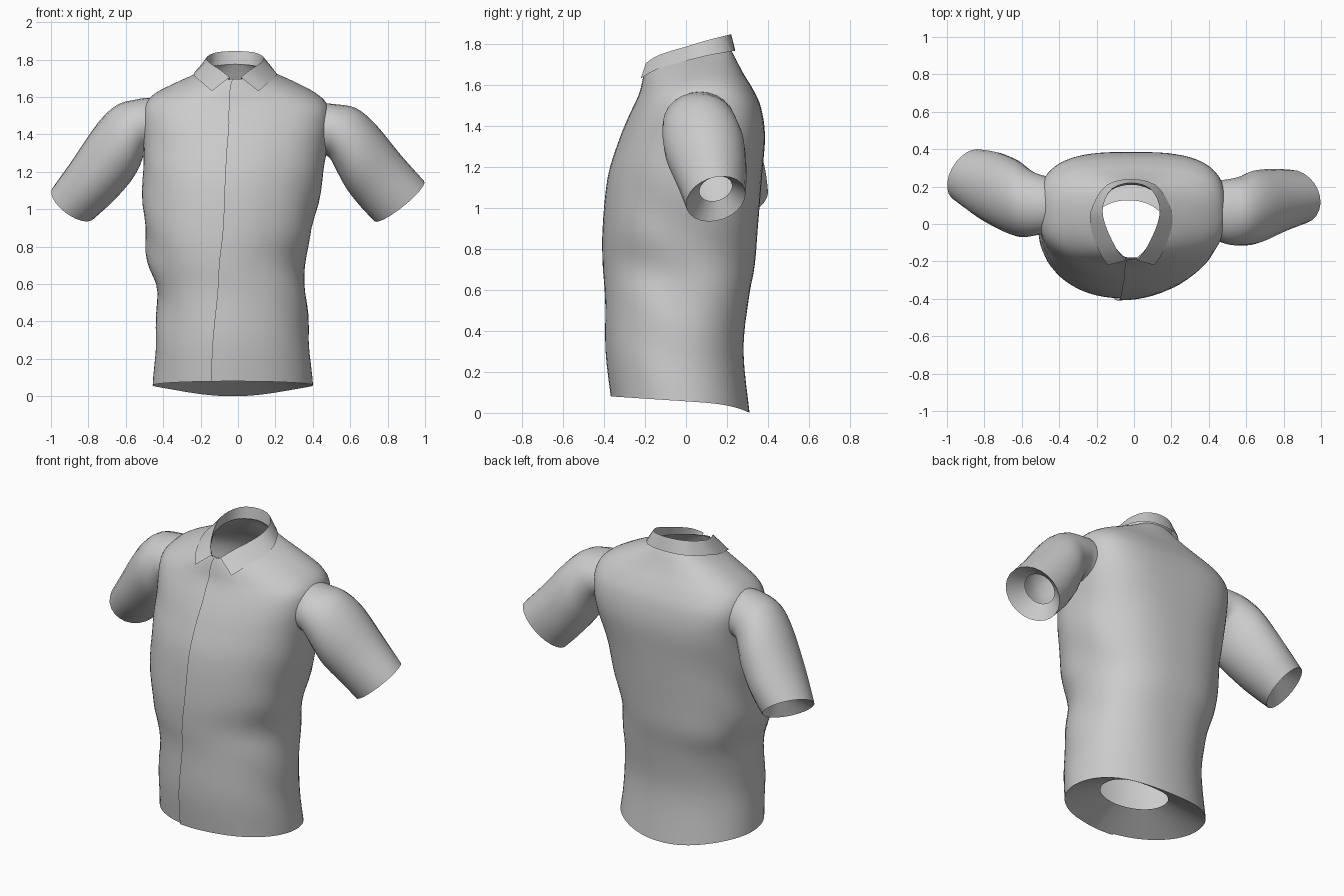
import bpy, bmesh, math
from mathutils import Vector

if "Cube" in bpy.data.objects:
    bpy.data.objects.remove(bpy.data.objects["Cube"], do_unlink=True)

cloth = bpy.data.materials.new("grey cloth")
cloth.use_nodes = True
GREY = (0.6, 0.6, 0.6, 1)
cloth.diffuse_color = GREY
cloth.node_tree.nodes["Principled BSDF"].inputs["Base Color"].default_value = GREY


def spline(rows, steps):
    """Catmull-Rom blend through rows of numbers."""
    out = []
    last = len(rows) - 1
    for i in range(last):
        quad = [rows[max(0, min(last, i + k))] for k in (-1, 0, 1, 2)]
        for s in range(steps):
            t = s / steps
            out.append([0.5 * (2 * b + (c - a) * t + (2 * a - 5 * b + 4 * c - d) * t * t
                               + (3 * b - a - 3 * c + d) * t ** 3) for a, b, c, d in zip(*quad)])
    return out + [list(rows[-1])]


def loft(name, rings, closed, angle=50):
    """Skin a list of equal-length point rings."""
    bm = bmesh.new()
    grid = [[bm.verts.new(p) for p in ring] for ring in rings]
    n = len(grid[0])
    for lower, upper in zip(grid, grid[1:]):
        for j in range(n if closed else n - 1):
            k = (j + 1) % n
            bm.faces.new((lower[j], lower[k], upper[k], upper[j]))
    mesh = bpy.data.meshes.new(name)
    bm.to_mesh(mesh)
    bm.free()
    mesh.materials.append(cloth)
    obj = bpy.data.objects.new(name, mesh)
    bpy.context.collection.objects.link(obj)
    bpy.ops.object.select_all(action="DESELECT")
    obj.select_set(True)
    bpy.context.view_layer.objects.active = obj
    bpy.ops.object.shade_smooth_by_angle(angle=math.radians(angle))


def turned_in(ring, scale, shift):
    """Inner edge of a hem folded into the garment."""
    mid = sum(ring, Vector()) / len(ring)
    return [mid + (p - mid) * scale + Vector(shift) for p in ring]


# Torso: front z, back z, right x, left x, front y, back y, placket x,
# squareness of the chest, squareness of the back
torso_rows = [
    (.08, .00, -.455, .40, -.36, .31, -.145, 2.05, 2.1),
    (.30, .30, -.44, .38, -.385, .28, -.135, 2.05, 2.2),
    (.55, .55, -.435, .365, -.385, .305, -.11, 2.1, 2.4),
    (.72, .72, -.48, .355, -.395, .335, -.10, 2.1, 2.5),
    (.90, .90, -.50, .40, -.395, .35, -.08, 2.2, 2.5),
    (1.15, 1.15, -.51, .45, -.37, .37, -.07, 2.2, 2.6),
    (1.33, 1.35, -.505, .48, -.315, .385, -.06, 2.3, 3.1),
    (1.44, 1.49, -.51, .49, -.27, .365, -.05, 2.4, 3.4),
    (1.52, 1.58, -.50, .48, -.232, .325, -.05, 2.4, 3.1),
    (1.57, 1.645, -.45, .425, -.212, .285, -.045, 2.3, 2.7),
    (1.625, 1.70, -.345, .325, -.20, .255, -.045, 2.1, 2.4),
    (1.665, 1.74, -.255, .235, -.19, .235, -.04, 2, 2.3),
    (1.695, 1.775, -.18, .155, -.18, .215, -.03, 2, 2.3),
]


def torso_ring(row, segments=72):
    zf, zb, xl, xr, yf, yb, px, chest, back = row
    cx, cy, hx, hy = (xl + xr) / 2, (yf + yb) / 2, (xr - xl) / 2, (yb - yf) / 2
    u = (px - cx) / hx
    start = -math.acos(math.copysign(abs(u) ** (chest / 2), u))
    ring = []
    for j in range(segments + 4):
        a = start + 2 * math.pi * j / segments
        c, s = math.cos(a), math.sin(a)
        power = 2 / (chest if s < 0 else back)
        # The first panel edge lies over the last one; soft folds on the sides
        lift = .012 * max(0, 1 - j / 6)
        folds = .007 * c * c * math.sin(math.pi * min(1, zf / 1.5)) * math.sin(zf * 19 + a * 4)
        x = cx + (hx + folds) * math.copysign(abs(c) ** power, c)
        v = math.copysign(abs(s) ** power, s)
        tilt = (v + 1) / 2
        if zb < zf:  # the hem dips mostly at the tail
            tilt = .55 * tilt + .45 * max(0, v) ** 4
        ring.append(Vector((x, cy + hy * v - lift, zf + (zb - zf) * tilt)))
    return ring


body = [torso_ring(row) for row in spline(torso_rows, 4)]
loft("shirt_body", [turned_in(body[0], .48, (0, 0, .1))] + body, False)

# Sleeves: top x, top z, bottom x, bottom z, front y, back y, backward lean
left_rows = [
    (.36, 1.56, .38, 1.28, -.06, .20, 0), (.45, 1.565, .44, 1.28, -.09, .23, 0),
    (.53, 1.56, .485, 1.28, -.11, .24, 0), (.63, 1.54, .53, 1.20, -.115, .255, .01),
    (.73, 1.46, .58, 1.11, -.10, .285, .015), (.87, 1.29, .65, 1.02, -.045, .295, .02),
    (.995, 1.15, .73, .935, .0, .29, .025),
]
right_rows = [
    (-.36, 1.57, -.38, 1.29, -.04, .22, 0), (-.46, 1.595, -.44, 1.29, -.05, .25, 0),
    (-.55, 1.585, -.49, 1.31, -.06, .27, 0), (-.65, 1.555, -.53, 1.22, -.07, .30, .015),
    (-.75, 1.46, -.58, 1.14, -.04, .345, .025), (-.88, 1.27, -.67, 1.04, .03, .385, .035),
    (-.99, 1.115, -.775, .945, .12, .40, .045),
]


def sleeve_ring(row, out, segments=24):
    tx, tz, bx, bz, yf, yb, lean = row
    top, bottom = Vector((tx, (yf + yb) / 2, tz)), Vector((bx, (yf + yb) / 2, bz))
    mid, arm = (top + bottom) / 2, (top - bottom) / 2
    side = Vector((-lean * out, (yb - yf) / 2, lean)) * out
    angles = [2 * math.pi * j / segments for j in range(segments)]
    return [mid + arm * math.cos(a) + side * math.sin(a) for a in angles]


for name, rows, out in (("left_sleeve", left_rows, 1), ("right_sleeve", right_rows, -1)):
    rings = [sleeve_ring(row, out) for row in spline(rows, 4)]
    loft(name, rings + [turned_in(rings[-1], .55, (-.05 * out, 0, .05))], True)

# Collar: inner stand, fold and outer leaf, from the front opening to the back
stand = [(.03, -.18, 1.69), (.08, -.13, 1.705), (.15, 0, 1.73), (.155, .1, 1.75), (.11, .18, 1.765), (0, .21, 1.775)]
fold = [(.03, -.195, 1.705), (.08, -.13, 1.745), (.14, 0, 1.785), (.15, .1, 1.815), (.10, .19, 1.838), (0, .22, 1.845)]
leaf = [(.125, -.22, 1.63), (.175, -.14, 1.675), (.22, 0, 1.715), (.205, .1, 1.74), (.13, .21, 1.76), (0, .24, 1.765)]


def around(half):
    """Mirror half a collar line and smooth it."""
    line = half + [(-x, y, z) for x, y, z in half[-2::-1]]
    return [Vector((x - .015, y, z)) for x, y, z in spline(line, 3)]


loft("collar", [around(leaf), around(fold), around(stand)], False, 40)
